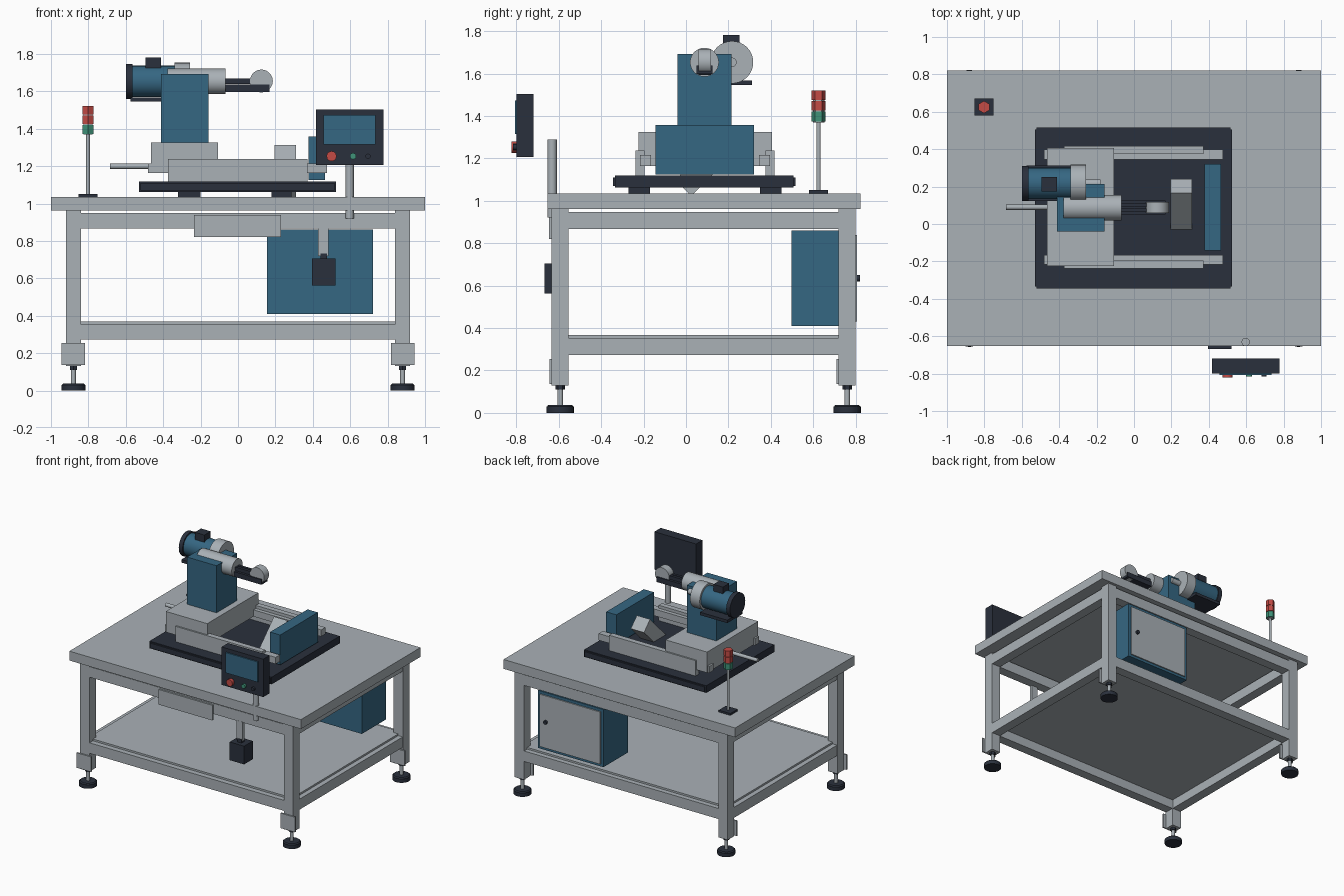
import bpy, bmesh, math
from mathutils import Matrix

if "Cube" in bpy.data.objects:
    bpy.data.objects.remove(bpy.data.objects["Cube"])


def material(name, rgb):
    m = bpy.data.materials.new(name)
    m.diffuse_color = (*rgb, 1)
    m.use_nodes = True
    m.node_tree.nodes["Principled BSDF"].inputs["Base Color"].default_value = m.diffuse_color
    return m


GREY = material("light_grey", (0.40, 0.44, 0.47))
BLUE = material("steel_blue", (0.036, 0.135, 0.225))
DARK = material("dark_slate", (0.023, 0.030, 0.046))
RED = material("signal_red", (0.55, 0.07, 0.06))
GREEN = material("signal_green", (0.05, 0.29, 0.19))


def finish(bm, name, mat):
    me = bpy.data.meshes.new(name)
    bm.to_mesh(me)
    bm.free()
    me.materials.append(mat)
    ob = bpy.data.objects.new(name, me)
    bpy.context.collection.objects.link(ob)
    return ob


def box(name, mat, x, y, z):
    """Box from (min, max) ranges on each axis."""
    bm = bmesh.new()
    bmesh.ops.create_cube(bm, size=1)
    for v in bm.verts:
        v.co = [r[0] + (c + 0.5) * (r[1] - r[0]) for r, c in zip((x, y, z), v.co)]
    return finish(bm, name, mat)


def cyl(name, mat, axis, centre, span, r, sides=32, r2=None):
    """Cylinder along an axis; centre gives the other two coordinates in xyz order."""
    bm = bmesh.new()
    bmesh.ops.create_cone(bm, cap_ends=True, segments=sides, radius1=r,
                          radius2=r if r2 is None else r2, depth=span[1] - span[0])
    mid = sum(span) / 2
    if axis == 'X':
        rot, loc = Matrix.Rotation(math.pi / 2, 4, 'Y'), (mid, *centre)
    elif axis == 'Y':
        rot, loc = Matrix.Rotation(-math.pi / 2, 4, 'X'), (centre[0], mid, centre[1])
    else:
        rot, loc = Matrix.Identity(4), (*centre, mid)
    bm.transform(Matrix.Translation(loc) @ rot)
    ob = finish(bm, name, mat)
    if sides > 8:
        bpy.ops.object.select_all(action='DESELECT')
        bpy.context.view_layer.objects.active = ob
        ob.select_set(True)
        bpy.ops.object.shade_smooth_by_angle(angle=math.radians(35))
    return ob


# Table: top, shelf, legs, levelling feet
box("table_top", GREY, (-1, 1), (-0.652, 0.822), (0.962, 1.035))
box("lower_shelf", GREY, (-0.88, 0.88), (-0.59, 0.76), (0.345, 0.368))
for sx in (-1, 1):
    for y in (-0.593, 0.76):
        x = sx * 0.88
        tag = ("left" if sx < 0 else "right") + ("_front" if y < 0 else "_back")
        box("leg_" + tag, GREY, (x - 0.04, x + 0.04), (y - 0.04, y + 0.04), (0.13, 0.963))
        box("foot_bracket_" + tag, GREY, (x - 0.063, x + 0.063), (y - 0.051, y - 0.039), (0.137, 0.254))
        cyl("foot_nut_" + tag, DARK, 'Z', (x, y), (0.11, 0.131), 0.022, 6)
        cyl("foot_rod_" + tag, GREY, 'Z', (x, y), (0.035, 0.132), 0.013, 16)
        cyl("foot_pad_" + tag, DARK, 'Z', (x, y), (0, 0.03), 0.064)
        cyl("foot_pad_top_" + tag, DARK, 'Z', (x, y), (0.03, 0.038), 0.062, 32, 0.055)

# Frame rails at two heights
for label, z in (("upper", (0.866, 0.948)), ("lower", (0.272, 0.354))):
    for y in (-0.593, 0.76):
        side = "front" if y < 0 else "back"
        box(f"{label}_rail_{side}", GREY, (-0.845, 0.845), (y - 0.038, y + 0.038), z)
    for x in (-0.88, 0.88):
        side = "left" if x < 0 else "right"
        box(f"{label}_rail_{side}", GREY, (x - 0.038, x + 0.038), (-0.555, 0.722), z)

# Blank plate on the front rail
box("front_plate", GREY, (-0.235, 0.23), (-0.645, -0.63), (0.82, 0.938))

# Hanging pedal box
box("pedal_bracket", GREY, (0.428, 0.483), (-0.632, -0.61), (0.72, 0.87))
box("pedal_neck", DARK, (0.44, 0.475), (-0.635, -0.60), (0.70, 0.733))
box("pedal_box", DARK, (0.395, 0.52), (-0.667, -0.56), (0.563, 0.705))

# Electrical cabinet under the table
box("cabinet", BLUE, (0.155, 0.722), (0.497, 0.797), (0.41, 0.86))
box("cabinet_door", GREY, (0.178, 0.70), (0.795, 0.806), (0.43, 0.838))
cyl("cabinet_lock", DARK, 'Y', (0.645, 0.635), (0.80, 0.821), 0.015, 16)

# Machine base
box("base_plate", DARK, (-0.53, 0.525), (-0.334, 0.506), (1.062, 1.118))
box("base_plate_rim", DARK, (-0.52, 0.515), (-0.345, 0.517), (1.07, 1.11))
for x in ((-0.32, -0.2), (0.18, 0.285)):
    for y in (-0.22, 0.40):
        box("base_pad", DARK, x, (y - 0.05, y + 0.05), (1.034, 1.064))

# Slide ways, mirrored about the machine axis
AXIS_Y = 0.09
for s in (-1, 1):
    side = "front" if s < 0 else "back"
    a, b = sorted((AXIS_Y + s * 0.285, AXIS_Y + s * 0.327))
    box("side_plate_" + side, GREY, (-0.375, 0.372), (a, b), (1.116, 1.238))
    a, b = sorted((AXIS_Y + s * 0.255, AXIS_Y + s * 0.307))
    box("guide_rail_" + side, GREY, (-0.48, 0.477), (a, b), (1.163, 1.215))

# Carriage, feed rod and column
box("carriage", GREY, (-0.466, -0.108), (-0.225, 0.405), (1.163, 1.325))
cyl("feed_rod", GREY, 'X', (AXIS_Y, 1.199), (-0.685, -0.46), 0.014, 16)
box("column", BLUE, (-0.412, -0.158), (-0.04, 0.215), (1.325, 1.693))

# End plate and the tilted block
box("end_plate", BLUE, (0.377, 0.465), (-0.143, 0.32), (1.125, 1.358))
block = box("tilted_block", GREY, (-0.057, 0.057), (-0.152, 0.152), (-0.053, 0.053))
block.location = (0.252, 0.095, 1.168)
block.rotation_euler = (math.radians(45), 0, 0)

# Motor
MY, MZ = 0.217, 1.653
cyl("motor_body", BLUE, 'X', (MY, MZ), (-0.57, -0.33), 0.084)
cyl("motor_fan_cover", DARK, 'X', (MY, MZ), (-0.598, -0.565), 0.094)
cyl("motor_flange", GREY, 'X', (MY, MZ), (-0.34, -0.257), 0.1)
cyl("motor_shaft", GREY, 'X', (MY, MZ), (-0.26, -0.18), 0.022, 16)
box("motor_mount", DARK, (-0.575, -0.34), (0.122, 0.312), (1.545, 1.568))
box("terminal_box", DARK, (-0.495, -0.413), (0.175, 0.252), (1.72, 1.782))

# Spindle, arm and contact wheel
SY, SZ = 0.087, 1.653
cyl("spindle", GREY, 'X', (SY, SZ), (-0.376, -0.068), 0.068)
for dy in (-0.014, 0.014):
    box("arm_rod", DARK, (-0.08, 0.07), (SY + dy - 0.01, SY + dy + 0.01), (1.64, 1.668))
box("arm_bar", DARK, (-0.075, 0.168), (0.05, 0.125), (1.597, 1.637))
cyl("contact_wheel", GREY, 'Y', (0.125, 1.655), (0.058, 0.117), 0.061)

# Signal tower
TX, TY = -0.802, 0.625
box("tower_base", DARK, (TX - 0.05, TX + 0.05), (TY - 0.045, TY + 0.045), (1.034, 1.05))
cyl("tower_pole", GREY, 'Z', (TX, TY), (1.045, 1.52), 0.01, 16)
for label, mat, z in (("green", GREEN, (1.373, 1.421)), ("middle_red", RED, (1.425, 1.471)),
                      ("top_red", RED, (1.475, 1.521))):
    cyl("tower_light_" + label, mat, 'Z', (TX, TY), z, 0.033, 6)
cyl("tower_core", GREY, 'Z', (TX, TY), (1.37, 1.50), 0.027, 6)

# Control panel on its post
cyl("panel_post", GREY, 'Z', (0.597, -0.631), (0.92, 1.29), 0.022, 24)
box("control_panel", DARK, (0.417, 0.777), (-0.798, -0.72), (1.207, 1.503))
box("panel_screen", BLUE, (0.457, 0.735), (-0.807, -0.797), (1.315, 1.473))
for label, mat, x, r, y in (("red", RED, 0.5, 0.027, -0.822), ("green", GREEN, 0.615, 0.017, -0.815),
                            ("dark", DARK, 0.695, 0.014, -0.815)):
    cyl("panel_button_" + label, mat, 'Y', (x, 1.253), (y, -0.797), r, 12)
